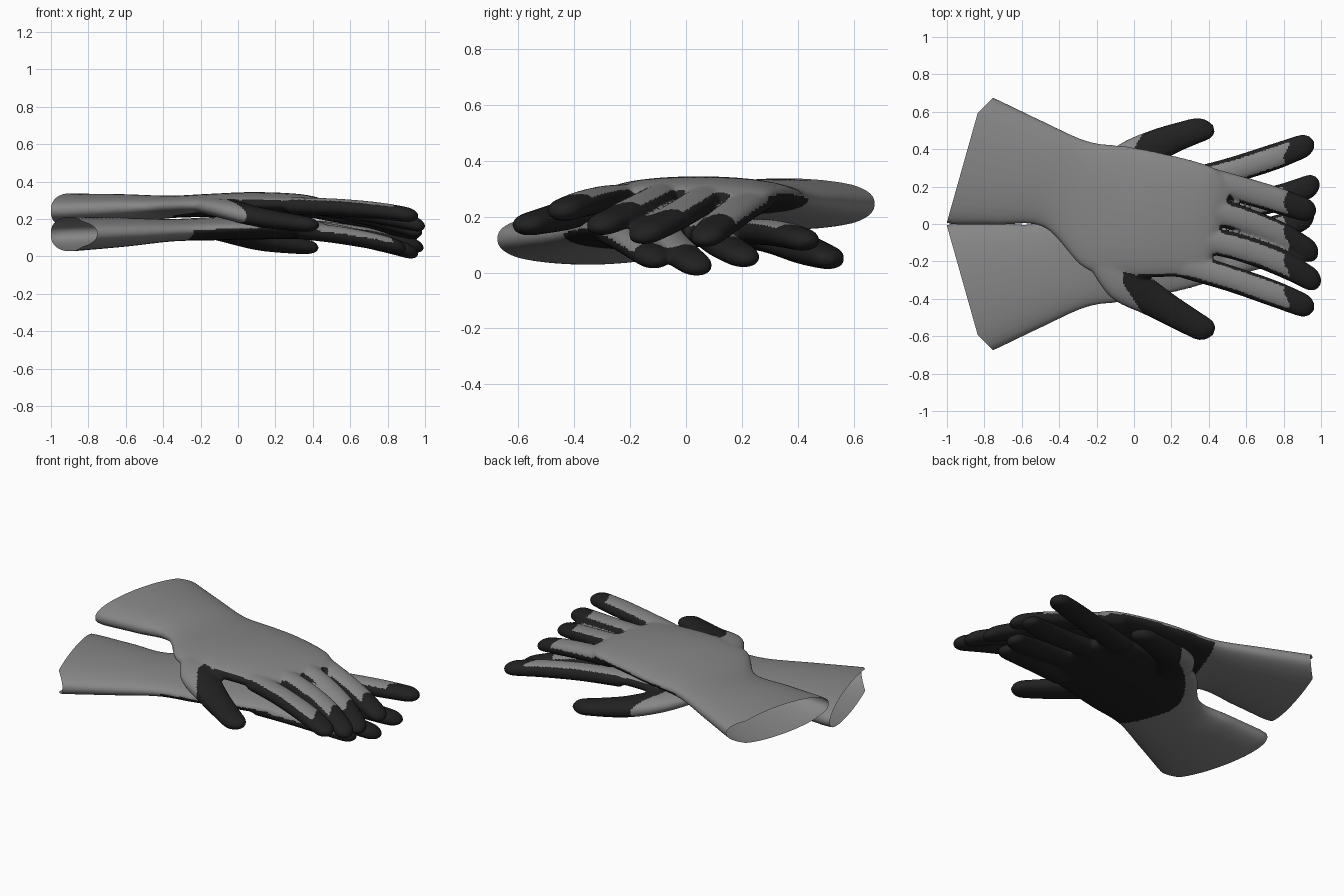
import bpy, bmesh, math
from mathutils import Vector

cube = bpy.data.objects.get("Cube")
if cube:
    bpy.data.objects.remove(cube)


def material(name, value):
    m = bpy.data.materials.new(name)
    m.use_nodes = True
    m.diffuse_color = (value, value, value, 1)
    bsdf = m.node_tree.nodes["Principled BSDF"]
    bsdf.inputs["Base Color"].default_value = (value, value, value, 1)
    bsdf.inputs["Roughness"].default_value = 0.8
    return m


fabric = material("grey fabric", 0.24)
rubber = material("black rubber", 0.015)

# Sleeve and palm sections: edge a (x, y), edge b (x, y), centre z, half height
PALM = [
    (-1.08, .01, -.88, .72, .245, .092),
    (-1.0, .004, -.81, .70, .245, .092),
    (-.95, -.004, -.745, .674, .246, .090),
    (-.73, -.005, -.50, .557, .255, .078),
    (-.48, -.02, -.25, .445, .265, .060),
    (-.26, -.24, -.03, .415, .273, .062),
    (-.02, -.285, .15, .38, .280, .064),
    (.20, -.285, .35, .33, .278, .060),
    (.36, -.285, .45, .285, .272, .048),
    (.42, -.19, .52, .19, .264, .026),
]
# Corners of the sleeve opening
RIM = [(-1.0, .01), (-.835, .595), (-.76, .668)]
# Finger root, tip for the upper and the lower glove, sideways bend
FINGERS = [
    ((.28, -.222, .270), (.965, -.460, .215), (.965, -.440, .235), .012),
    ((.33, -.075, .280), (1.0, -.325, .160), (.995, -.225, .170), .034),
    ((.36, .085, .278), (.985, -.175, .125), (.965, -.055, .137), .030),
    ((.31, .255, .266), (.975, .055, .115), (.90, .10, .165), .008),
]


def catmull(rows, steps):
    """Smooth curve through rows of numbers."""
    out = []
    for i in range(len(rows) - 1):
        p0, p1 = rows[max(i - 1, 0)], rows[i]
        p2, p3 = rows[i + 1], rows[min(i + 2, len(rows) - 1)]
        for k in range(steps):
            t = k / steps
            out.append([b + .5 * t * (c - a + t * (2 * a - 5 * b + 4 * c - d
                        + t * (3 * (b - c) + d - a)))
                        for a, b, c, d in zip(p0, p1, p2, p3)])
    out.append(list(rows[-1]))
    return out


def loft(bm, rows, sides=32):
    """Closed tube through flat oval sections."""
    rings = []
    for ax, ay, bx, by, z, h in rows:
        c = Vector(((ax + bx) / 2, (ay + by) / 2, z))
        half = Vector(((bx - ax) / 2, (by - ay) / 2, 0))
        ring = []
        for k in range(sides):
            u = 2 * math.pi * k / sides
            s = math.sin(u)
            up = math.copysign(abs(s) ** .85, s) * h
            ring.append(bm.verts.new(c + half * math.cos(u) + Vector((0, 0, up))))
        rings.append(ring)
    for r, q in zip(rings, rings[1:]):
        for k in range(sides):
            j = (k + 1) % sides
            bm.faces.new((r[k], r[j], q[j], q[k]))
    bm.faces.new(rings[0])
    bm.faces.new(rings[-1])


def digit(bm, points):
    """Finger through (x, y, z, half width, half height) with a round tip."""
    samples = catmull(points, 10)
    d = Vector(points[-1][:2]) - Vector(points[0][:2])
    side = Vector((-d.y, d.x)).normalized()
    tip = Vector(samples[-1][:3])
    rows = []
    for x, y, z, w, h in samples:
        near = min((tip - Vector((x, y, z))).length / .075, 1)
        f = max(math.sqrt(1 - (1 - near) ** 2), .08)
        s = side * w * f
        rows.append((x - s.x, y - s.y, x + s.x, y + s.y, z, h * f))
    loft(bm, rows)


def is_rubber(p, n):
    """Dipped area: palm, finger sides, finger tips and thumb."""
    along, across = .95 * p.x - .31 * p.y, .31 * p.x + .95 * p.y
    index_side = p.y < -.2 and p.x > -.06 and n.y < 0
    outer_side = p.y > .36 - .3 * p.x and n.y > 0
    if index_side:
        limit = .85
    elif outer_side:
        limit = .4 * max(p.x - .2, 0)
    else:
        limit = .78 if p.x > .42 else 0
    palm = n.z < limit and along > -.36 + 3.3 * min(across, 0) ** 2
    tips = p.x > .815 + .015 * math.sin(40 * p.y)
    thumb = (p.y < -.27 - .3 * p.x
             and p.x > max(-.055, -.05 + .65 * (-.33 - p.y)))
    return palm or tips or thumb


def glove(name, lower):
    bm = bmesh.new()
    loft(bm, catmull(PALM, 8))
    for root, *tips, sway in FINGERS:
        a, b = Vector(root), Vector(tips[lower])
        m1, m2 = a.lerp(b, .35), a.lerp(b, .7)
        bend = Vector((0, sway, .012))
        digit(bm, [(*a, .072, .046), (*(m1 + bend), .070, .047),
                   (*(m2 + bend), .070, .045), (*b, .060, .038)])
    end = (.425, -.53, .17) if lower else (.425, -.595, .165)
    digit(bm, [(-.17, -.11, .275, .13, .045), (-.05, -.305, .25, .115, .053),
               (.14, -.43, .205, .087, .052), (*end, .066, .038)])
    bmesh.ops.recalc_face_normals(bm, faces=bm.faces)
    mesh = bpy.data.meshes.new(name)
    bm.to_mesh(mesh)
    bm.free()
    ob = bpy.data.objects.new(name, mesh)
    bpy.context.collection.objects.link(ob)

    # Fuse palm and fingers into one skin
    remesh = ob.modifiers.new("fuse", 'REMESH')
    remesh.mode = 'VOXEL'
    remesh.voxel_size = .009
    smooth = ob.modifiers.new("soften", 'SMOOTH')
    smooth.factor, smooth.iterations = .5, 12
    dg = bpy.context.evaluated_depsgraph_get()
    skin = bpy.data.meshes.new_from_object(ob.evaluated_get(dg))
    ob.modifiers.clear()
    ob.data = skin
    bpy.data.meshes.remove(mesh)
    skin.name = name
    skin.materials.clear()
    skin.materials.append(fabric)
    skin.materials.append(rubber)

    # Open the sleeve, paint the dip, and mirror the lower glove
    bm = bmesh.new()
    bm.from_mesh(skin)
    for (ax, ay), (bx, by) in zip(RIM, RIM[1:]):
        bmesh.ops.bisect_plane(bm, geom=bm.verts[:] + bm.edges[:] + bm.faces[:],
                               plane_co=(ax, ay, 0), clear_outer=True,
                               plane_no=(ay - by, bx - ax, 0))
    bm.normal_update()
    for f in bm.faces:
        f.smooth = True
        f.material_index = int(is_rubber(f.calc_center_median(), f.normal))
    if lower:
        for v in bm.verts:
            v.co.y *= -1
            v.co.z -= .125
        bmesh.ops.reverse_faces(bm, faces=bm.faces)
    bm.to_mesh(skin)
    bm.free()
    return ob


glove("upper_glove", False)
glove("lower_glove", True)
